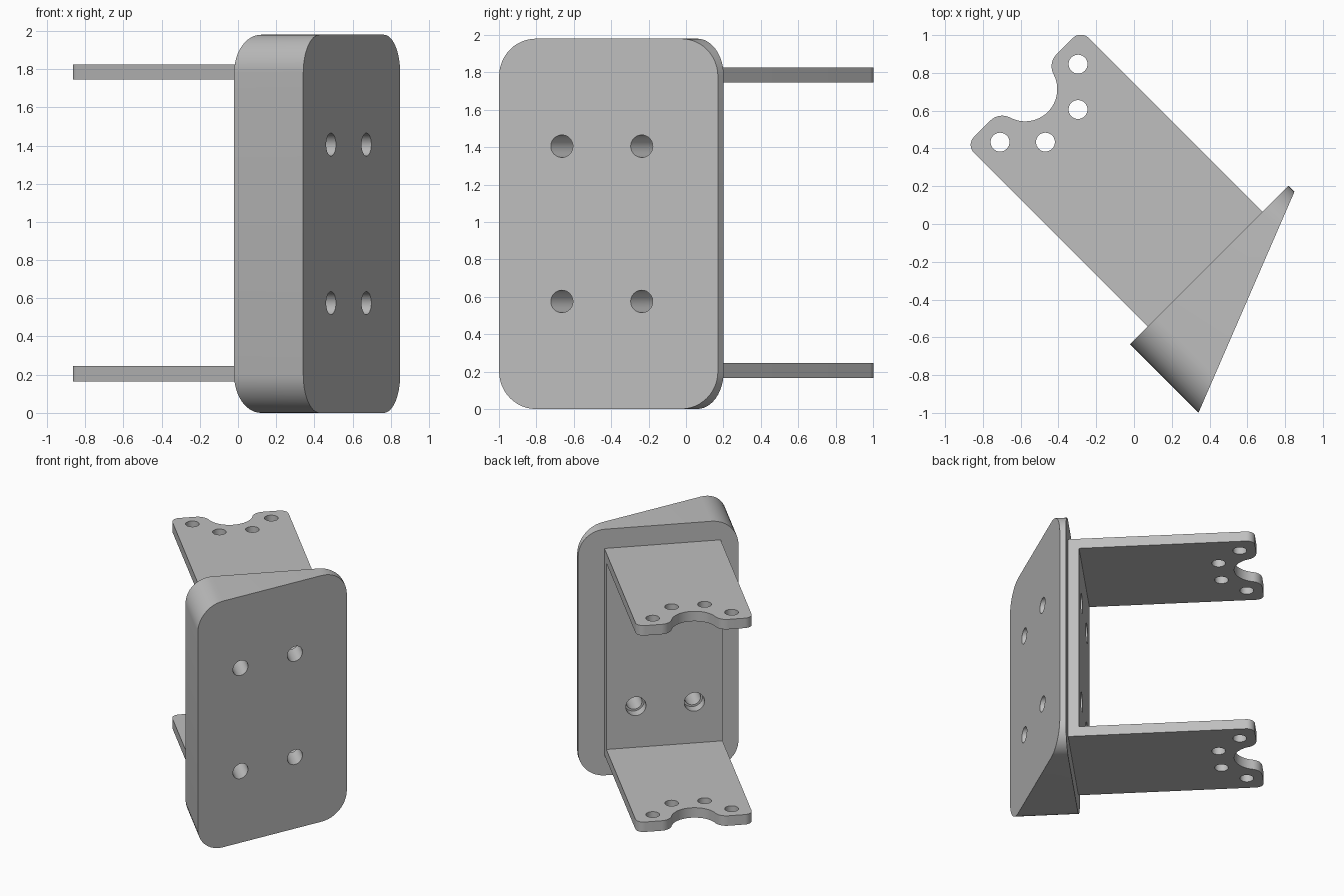
import bpy, bmesh
from math import sin, cos, pi, atan2
from mathutils import Matrix, Vector

cube = bpy.data.objects.get("Cube")
if cube:
    bpy.data.objects.remove(cube, do_unlink=True)

TURN = Matrix.Rotation(pi / 4, 4, 'Z')   # whole model is turned an eighth about z
MID = 0.097                              # bracket centre line
HALF = 0.43                              # bracket half width
BACK = -0.436                            # where bracket meets wedge
THICK = 0.08
LOW, HIGH = 0.165, 1.825                 # bracket bottom and top
TIP = 0.925                              # arm end

grey = bpy.data.materials.new("plain_grey")
grey.use_nodes = True
colour = (0.52, 0.52, 0.52, 1)
grey.diffuse_color = colour
grey.node_tree.nodes["Principled BSDF"].inputs["Base Color"].default_value = colour


def arc(cx, cy, r, start, end, steps=12):
    """Points along a circular arc."""
    return [(cx + r * cos(start + (end - start) * i / steps),
             cy + r * sin(start + (end - start) * i / steps)) for i in range(steps + 1)]


def prism(name, near, far):
    """Solid between two matching loops of points."""
    bm = bmesh.new()
    a = [bm.verts.new(p) for p in near]
    b = [bm.verts.new(p) for p in far]
    bm.faces.new(a)
    bm.faces.new(b)
    for i in range(len(a)):
        j = (i + 1) % len(a)
        bm.faces.new((a[i], a[j], b[j], b[i]))
    bmesh.ops.recalc_face_normals(bm, faces=bm.faces)
    mesh = bpy.data.meshes.new(name)
    bm.to_mesh(mesh)
    bm.free()
    mesh.materials.append(grey)
    obj = bpy.data.objects.new(name, mesh)
    bpy.context.collection.objects.link(obj)
    obj.matrix_world = TURN
    return obj


def drill(obj, centres, radius, axis):
    """Cut round holes along the given axis, then smooth the curved walls."""
    bm = bmesh.new()
    turn = Vector((0, 0, 1)).rotation_difference(axis).to_matrix().to_4x4()
    for c in centres:
        bmesh.ops.create_cone(bm, cap_ends=True, segments=32, radius1=radius, radius2=radius,
                              depth=2 if axis.y else 0.4,
                              matrix=Matrix.Translation(c) @ turn)
    mesh = bpy.data.meshes.new("hole_cutter")
    bm.to_mesh(mesh)
    bm.free()
    mesh.materials.append(grey)
    cutter = bpy.data.objects.new("hole_cutter", mesh)
    bpy.context.collection.objects.link(cutter)
    cutter.matrix_world = TURN
    cutter.hide_render = True
    mod = obj.modifiers.new("holes", 'BOOLEAN')
    mod.operation, mod.solver, mod.object = 'DIFFERENCE', 'EXACT', cutter
    bpy.context.view_layer.update()
    graph = bpy.context.evaluated_depsgraph_get()
    cut = bpy.data.meshes.new_from_object(obj.evaluated_get(graph))
    obj.modifiers.clear()
    obj.data = cut
    bpy.data.objects.remove(cutter, do_unlink=True)
    bpy.ops.object.select_all(action='DESELECT')
    obj.select_set(True)
    bpy.context.view_layer.objects.active = obj
    bpy.ops.object.shade_smooth_by_angle(angle=pi / 6)


# Bolt pattern shared by wedge and mounting plate
bolts = [(u, 0, z) for u in (-0.125, 0.308) for z in (0.575, 1.405)]
Y, Z = Vector((0, 1, 0)), Vector((0, 0, 1))

# Wedge block: rounded rectangle with a slanted front
left, right, top, r = -0.465, 0.721, 1.98, 0.2
outline = (arc(right - r, top - r, r, 0, pi / 2) + arc(left + r, top - r, r, pi / 2, pi)
           + arc(left + r, r, r, pi, 1.5 * pi) + arc(right - r, r, r, 1.5 * pi, 2 * pi))
slope = (0.948 - 0.48) / (right - left)
wedge = prism("wedge_block", [(u, BACK, z) for u, z in outline],
              [(u, -0.948 + slope * (u - left), z) for u, z in outline])
drill(wedge, bolts, 0.06, Y)

# Mounting plate between the arms
corners = [(MID + s * HALF, z) for s, z in
           ((-1, LOW + THICK), (1, LOW + THICK), (1, HIGH - THICK), (-1, HIGH - THICK))]
plate = prism("mounting_plate", [(u, BACK, z) for u, z in corners],
              [(u, BACK + THICK, z) for u, z in corners])
drill(plate, bolts, 0.075, Y)

# Arm outline: one half with corner, shoulder and scooped end, then mirrored
corner, shoulder, scoop = 0.06, 0.09, 0.17
scoop_y = 0.912
sy = TIP - shoulder
sx = ((scoop + shoulder) ** 2 - (scoop_y - sy) ** 2) ** 0.5
lean = atan2(scoop_y - sy, sx)
half = ([(HALF, BACK)] + arc(HALF - corner, TIP - corner, corner, 0, pi / 2)
        + arc(sx, sy, shoulder, pi / 2, pi - lean)
        + arc(0, scoop_y, scoop, -lean, -pi / 2)[1:])
profile = half + [(-x, y) for x, y in reversed(half[:-1])]
for name, z in (("lower_arm", LOW), ("upper_arm", HIGH - THICK)):
    arm = prism(name, [(MID + x, y, z) for x, y in profile],
                [(MID + x, y, z + THICK) for x, y in profile])
    holes = [(MID + s * x, y, z) for s in (-1, 1) for x, y in ((0.292, 0.808), (0.122, 0.638))]
    drill(arm, holes, 0.05, Z)
